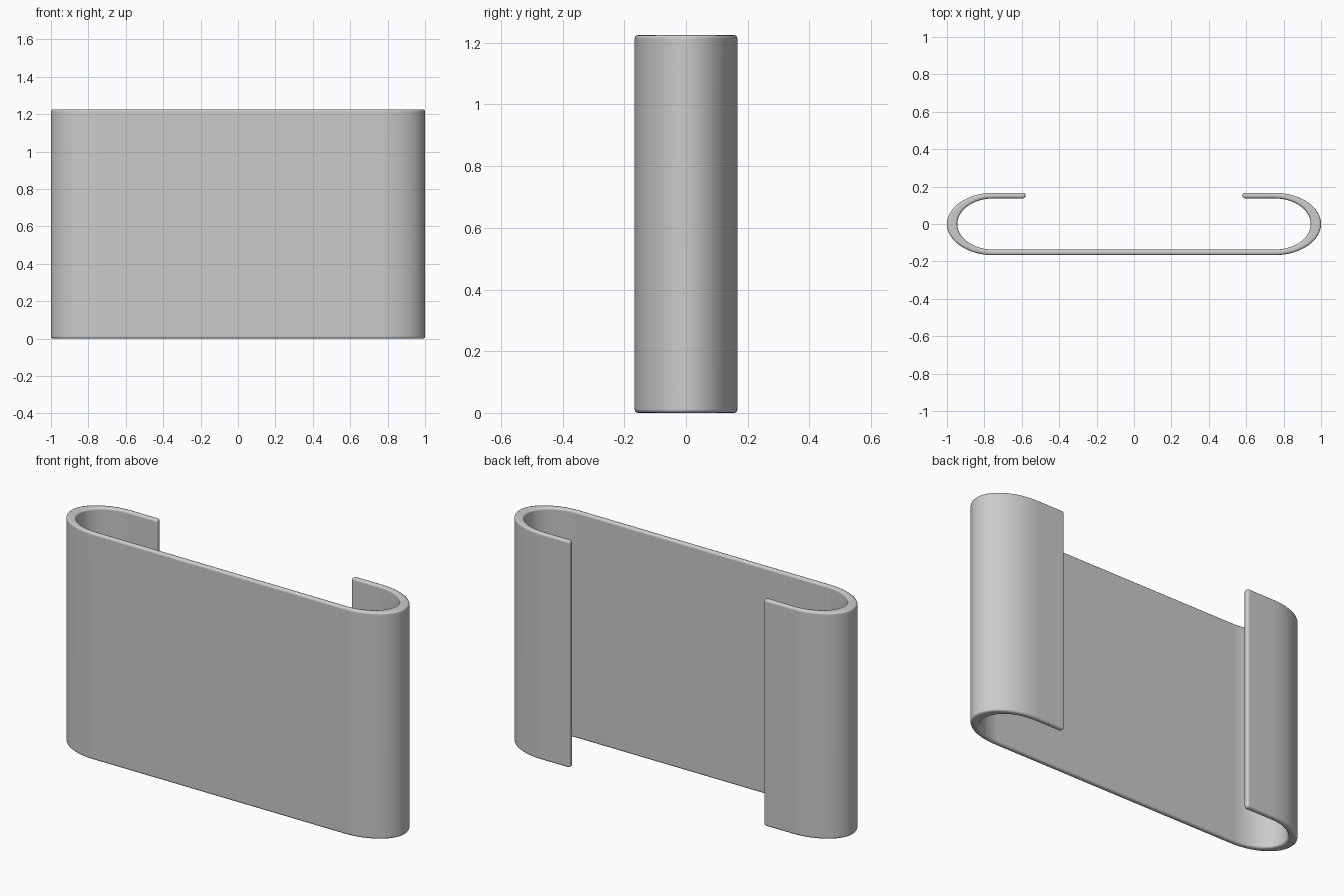
import bpy, bmesh
from math import sin, cos, pi, radians

cube = bpy.data.objects.get("Cube")
if cube:
    bpy.data.objects.remove(cube)

HEIGHT = 1.225
LIP_X = 0.58       # free end of each rear lip
BEND_X = 0.75      # centre of each rounded end
BEND_STEPS = 28


def hook_path(rx, ry):
    """Open C-shaped path: right lip, right bend, front, left bend, left lip."""
    right = [(LIP_X, ry)]
    for i in range(BEND_STEPS + 1):
        a = pi / 2 - pi * i / BEND_STEPS
        right.append((BEND_X + rx * cos(a), ry * sin(a)))
    return right + [(-x, y) for x, y in reversed(right)]


# Flat band between the outer and inner paths
bm = bmesh.new()
outer, inner = (
    [bm.verts.new((x, y, 0)) for x, y in hook_path(rx, ry)]
    for rx, ry in ((0.25, 0.167), (0.195, 0.137))
)
for i in range(len(outer) - 1):
    bm.faces.new((outer[i], outer[i + 1], inner[i + 1], inner[i]))

# Raise the band into a solid clip
top = bmesh.ops.extrude_face_region(bm, geom=bm.faces[:], use_keep_orig=True)
bmesh.ops.translate(bm, vec=(0, 0, HEIGHT),
                    verts=[g for g in top["geom"] if isinstance(g, bmesh.types.BMVert)])
bmesh.ops.recalc_face_normals(bm, faces=bm.faces[:])

# Round the rims and the lip edges
rims = [e for e in bm.edges if e.is_manifold and e.calc_face_angle() > radians(60)]
bmesh.ops.bevel(bm, geom=rims, offset=0.012, segments=3, profile=0.5,
                affect='EDGES', clamp_overlap=True)

mesh = bpy.data.meshes.new("wraparound_clip")
bm.to_mesh(mesh)
bm.free()
clip = bpy.data.objects.new("wraparound_clip", mesh)
bpy.context.collection.objects.link(clip)

# Smooth shading with flat broad faces
bpy.context.view_layer.objects.active = clip
clip.select_set(True)
bpy.ops.object.shade_smooth_by_angle(angle=radians(40))
clip.modifiers.new("weighted_normals", 'WEIGHTED_NORMAL').keep_sharp = True
